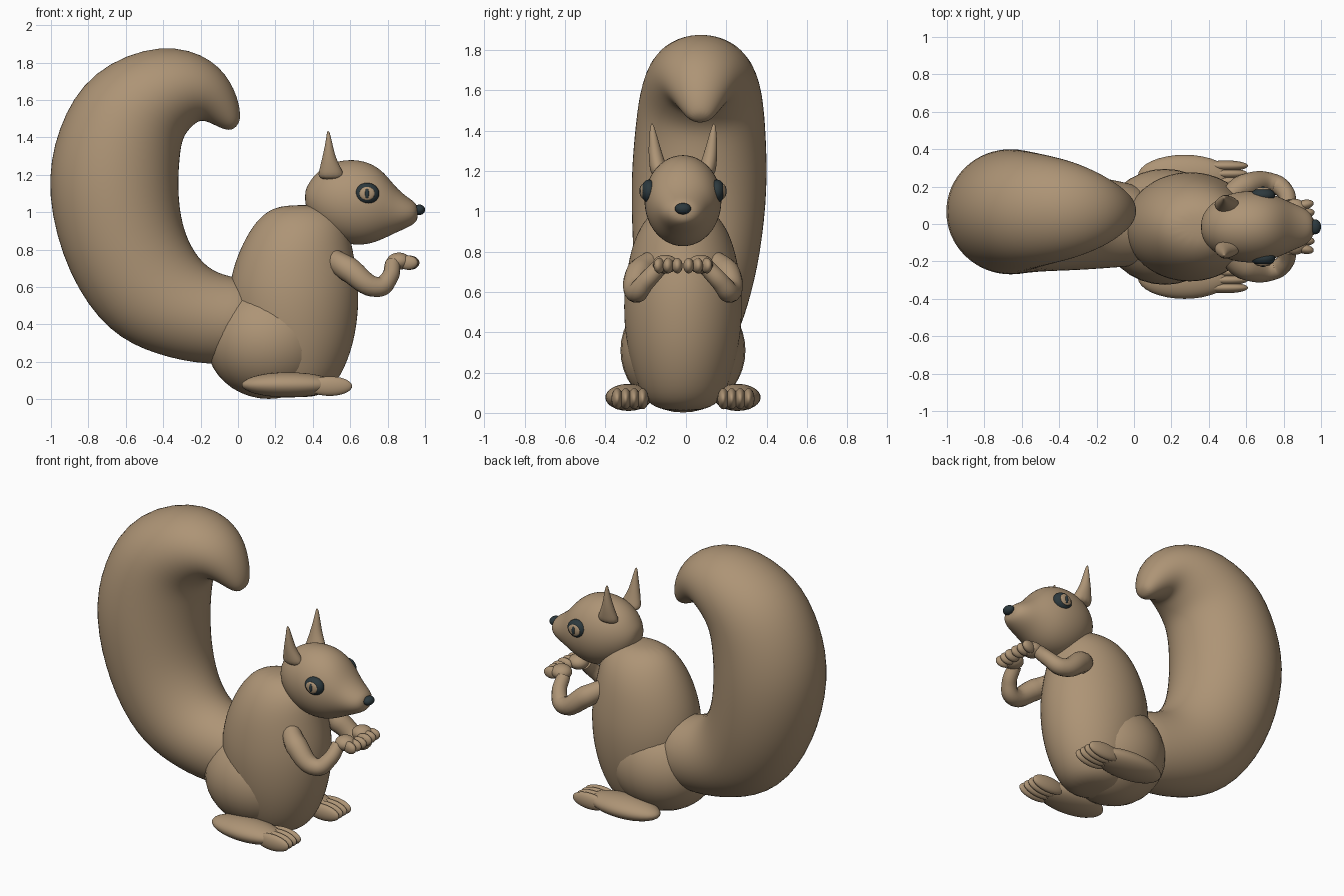
import bpy, bmesh, math
from mathutils import Vector

cube = bpy.data.objects.get("Cube")
if cube:
    bpy.data.objects.remove(cube, do_unlink=True)

MID = -0.015  # middle plane of the animal


def material(name, rgb):
    m = bpy.data.materials.new(name)
    m.use_nodes = True
    m.diffuse_color = (*rgb, 1)
    m.node_tree.nodes["Principled BSDF"].inputs["Base Color"].default_value = (*rgb, 1)
    return m


FUR = material("tan fur", (0.42, 0.297, 0.18))
DARK = material("dark slate", (0.025, 0.04, 0.046))


def finish(name, bm, mat):
    bmesh.ops.recalc_face_normals(bm, faces=bm.faces)
    for f in bm.faces:
        f.smooth = True
    mesh = bpy.data.meshes.new(name)
    bm.to_mesh(mesh)
    bm.free()
    mesh.materials.append(mat)
    ob = bpy.data.objects.new(name, mesh)
    bpy.context.collection.objects.link(ob)
    return ob


def loft(name, rings, sides=16):
    """Rings of (x, z) to (x, z) across the side view, half width, middle y."""
    bm = bmesh.new()
    loops = []
    for x1, z1, x2, z2, half, y in rings:
        a, b = Vector((x1, y, z1)), Vector((x2, y, z2))
        mid, arm = (a + b) / 2, (a - b) / 2 * 1.03
        side = Vector((0, half * 1.03, 0))
        turns = [math.tau * i / sides for i in range(sides)]
        loops.append([bm.verts.new(mid + arm * math.cos(t) + side * math.sin(t)) for t in turns])
    for low, high in zip(loops, loops[1:]):
        for i in range(sides):
            j = (i + 1) % sides
            bm.faces.new((low[i], low[j], high[j], high[i]))
    bm.faces.new(loops[0])
    bm.faces.new(loops[-1])
    ob = finish(name, bm, FUR)
    sub = ob.modifiers.new("smooth", "SUBSURF")
    sub.levels = sub.render_levels = 2
    return ob


def ball(name, at, size, mat=FUR, turn=0):
    bm = bmesh.new()
    bmesh.ops.create_uvsphere(bm, u_segments=32, v_segments=20, radius=1)
    ob = finish(name, bm, mat)
    ob.location, ob.scale, ob.rotation_euler = at, size, (0, 0, turn)
    return ob


def tube(name, points):
    """Tapered smooth limb through (x, y, z, radius) points."""
    cu = bpy.data.curves.new(name, "CURVE")
    cu.dimensions = "3D"
    cu.bevel_depth, cu.bevel_resolution, cu.resolution_u = 1, 5, 8
    cu.use_fill_caps = True
    sp = cu.splines.new("BEZIER")
    sp.bezier_points.add(len(points) - 1)
    for p, (x, y, z, r) in zip(sp.bezier_points, points):
        p.co, p.radius = (x, y, z), r
        p.handle_left_type = p.handle_right_type = "AUTO"
    cu.materials.append(FUR)
    ob = bpy.data.objects.new(name, cu)
    bpy.context.collection.objects.link(ob)
    return ob


# Torso: height, back x, front x, half width
torso = [(0.01, 0.24, 0.38, 0.06), (0.03, 0.15, 0.47, 0.16), (0.12, 0.06, 0.55, 0.22),
         (0.3, -0.02, 0.62, 0.275), (0.5, -0.05, 0.645, 0.295), (0.65, -0.04, 0.64, 0.285),
         (0.8, 0.01, 0.61, 0.26), (0.92, 0.075, 0.59, 0.215), (1.0, 0.145, 0.54, 0.15),
         (1.04, 0.24, 0.46, 0.07)]
loft("torso", [(b, z, f, z, w, MID) for z, b, f, w in torso])
ball("haunches", (0.165, MID, 0.31), (0.335, 0.31, 0.308))

# Tail: outer edge, inner edge, half width, middle
loft("tail", [
    (0.12, 0.2, 0.12, 0.62, 0.2, MID),
    (-0.16, 0.18, -0.02, 0.65, 0.23, 0),
    (-0.43, 0.235, -0.14, 0.68, 0.255, 0.01),
    (-0.69, 0.35, -0.235, 0.775, 0.28, 0.03),
    (-0.91, 0.66, -0.305, 0.93, 0.315, 0.055),
    (-1.03, 1.1, -0.325, 1.13, 0.338, 0.065),
    (-0.97, 1.45, -0.315, 1.29, 0.325, 0.07),
    (-0.79, 1.765, -0.3, 1.4, 0.305, 0.075),
    (-0.4, 1.915, -0.25, 1.46, 0.26, 0.075),
    (-0.12, 1.82, -0.2, 1.5, 0.19, 0.07),
    (-0.01, 1.65, -0.14, 1.475, 0.125, 0.07),
    (0.016, 1.52, -0.06, 1.435, 0.07, 0.07),
    (0.005, 1.475, -0.02, 1.445, 0.03, 0.07)])

# Head and snout: x, top, bottom, half width
head = [(0.358, 1.11, 1.05, 0.03), (0.375, 1.15, 0.99, 0.08), (0.42, 1.215, 0.92, 0.13),
        (0.5, 1.265, 0.86, 0.175), (0.6, 1.283, 0.825, 0.193), (0.7, 1.268, 0.828, 0.187),
        (0.78, 1.215, 0.86, 0.158), (0.84, 1.135, 0.89, 0.128), (0.9, 1.083, 0.915, 0.105),
        (0.945, 1.055, 0.94, 0.075), (0.962, 1.025, 0.965, 0.035)]
loft("head", [(x, t, x, b, w, MID) for x, t, b, w in head])
ball("nose", (0.97, MID, 1.013), (0.03, 0.04, 0.028), DARK)

for label, s in (("left", 1), ("right", -1)):
    def at(x, off, z):
        return (x, MID + s * off, z)

    # Eye with raised iris and slit pupil
    ball(label + "_eye", at(0.69, 0.168, 1.1), (0.065, 0.041, 0.057), DARK)
    ball(label + "_iris", at(0.69, 0.2, 1.1), (0.041, 0.012, 0.036))
    ball(label + "_pupil", at(0.69, 0.207, 1.1), (0.012, 0.009, 0.027), DARK)

    # Ear: height, back x, front x, half width, distance out
    ear = [(1.17, 0.42, 0.58, 0.05, 0.11), (1.23, 0.435, 0.555, 0.042, 0.125),
           (1.29, 0.45, 0.522, 0.034, 0.138), (1.38, 0.47, 0.502, 0.019, 0.149),
           (1.438, 0.476, 0.488, 0.006, 0.154)]
    loft(label + "_ear", [(b, z, f, z, w, MID + s * o) for z, b, f, w, o in ear], sides=12)

    # Bent arm, paw and fingers
    tube(label + "_arm", [(*at(x, o, z), r) for x, o, z, r in (
        (0.48, 0.13, 0.77, 0.05), (0.59, 0.215, 0.695, 0.068), (0.75, 0.228, 0.6, 0.054),
        (0.81, 0.185, 0.65, 0.046), (0.828, 0.115, 0.725, 0.042))])
    ball(label + "_paw", at(0.86, 0.088, 0.738), (0.064, 0.062, 0.046))
    for i in range(3):
        ball(f"{label}_finger_{i + 1}", at(0.918 - 0.004 * i, 0.028 + 0.045 * i, 0.73),
             (0.052, 0.026, 0.038), turn=s * 0.1 * i)

    # Long foot and toes
    ball(label + "_foot", at(0.27, 0.27, 0.077), (0.25, 0.115, 0.067))
    for i in range(4):
        ball(f"{label}_toe_{i + 1}", at(0.49, 0.2 + 0.042 * i, 0.07),
             (0.12, 0.029, 0.052))
